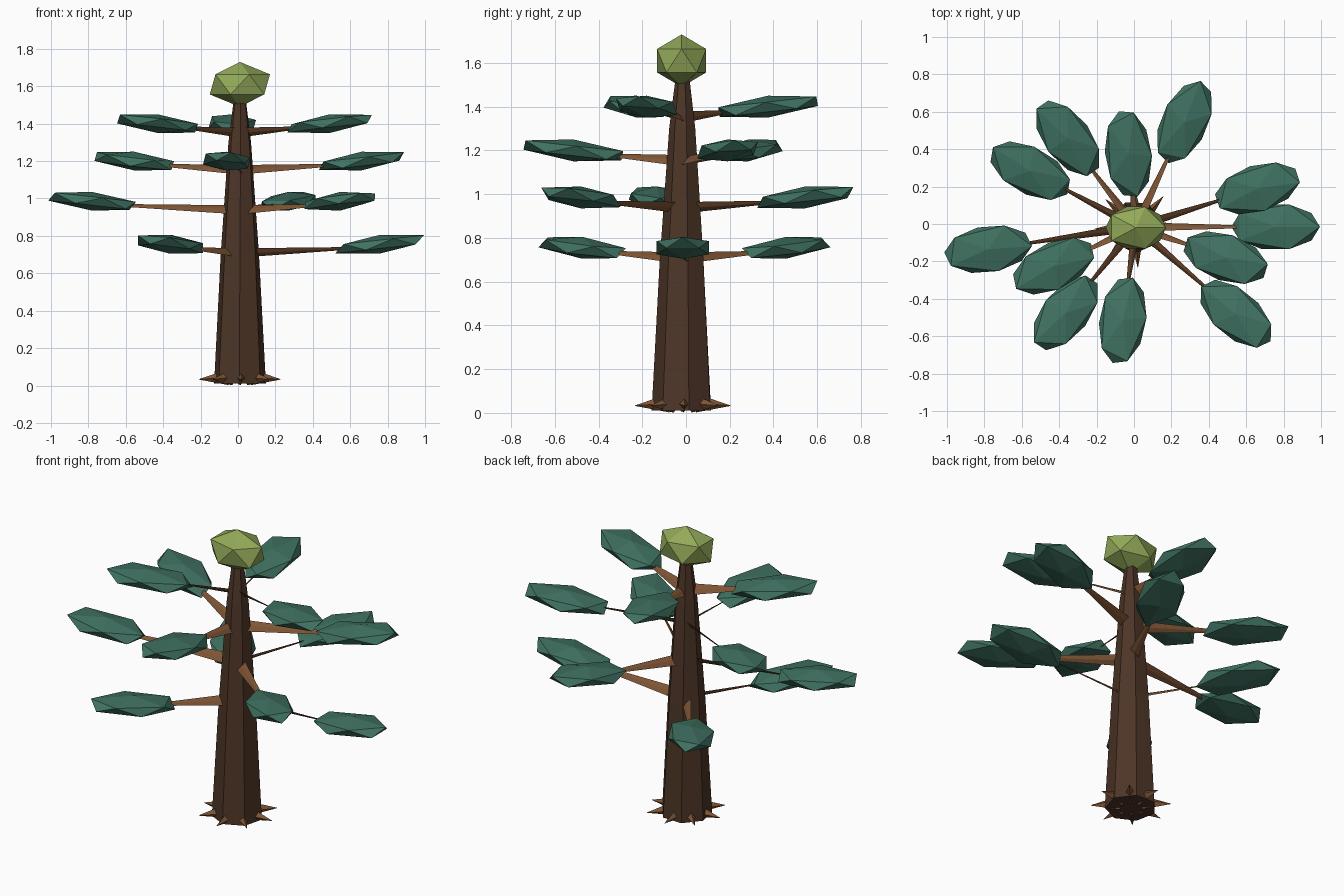
import bpy, bmesh, math
from mathutils import Vector, Matrix

if "Cube" in bpy.data.objects:
    bpy.data.objects.remove(bpy.data.objects["Cube"])

CX, CY = 0.01, -0.015


def mat(name, rgb):
    m = bpy.data.materials.new(name)
    m.diffuse_color = (*rgb, 1)
    m.use_nodes = True
    m.node_tree.nodes["Principled BSDF"].inputs["Base Color"].default_value = m.diffuse_color
    return m


BARK = mat("bark", (0.075, 0.036, 0.02))
WOOD = mat("branch_wood", (0.21, 0.09, 0.036))
LEAF = mat("foliage_green", (0.05, 0.165, 0.12))
CROWN = mat("crown_green", (0.29, 0.40, 0.10))


def finish(bm, name, material):
    bmesh.ops.recalc_face_normals(bm, faces=bm.faces[:])
    me = bpy.data.meshes.new(name)
    bm.to_mesh(me)
    bm.free()
    me.materials.append(material)
    ob = bpy.data.objects.new(name, me)
    bpy.context.collection.objects.link(ob)
    return ob


def loft(name, rings, material):
    """Skin equal-sized rings of points and cap both ends."""
    bm = bmesh.new()
    rows = [[bm.verts.new(p) for p in ring] for ring in rings]
    n = len(rows[0])
    for a, b in zip(rows, rows[1:]):
        for i in range(n):
            j = (i + 1) % n
            bm.faces.new((a[i], a[j], b[j], b[i]))
    bm.faces.new(rows[0])
    bm.faces.new(rows[-1])
    return finish(bm, name, material)


def spar(name, start, end, u, v, tip):
    """Tapered four-sided bar; u and v are the half-width vectors at its base."""
    rings = [[p + s * o for o in (u, v, -u, -v)] for p, s in ((start, 1), (end, tip))]
    return loft(name, rings, WOOD)


def blob(name, matrix, material):
    bm = bmesh.new()
    bmesh.ops.create_icosphere(bm, subdivisions=1, radius=1)
    bm.transform(matrix)
    return finish(bm, name, material)


# Trunk: seven-sided, tapered, slightly twisted
def trunk_ring(z, r, twist):
    return [(CX + r * math.cos(a), CY + r * math.sin(a), z)
            for a in (twist + math.tau * i / 7 for i in range(7))]


loft("trunk", [trunk_ring(0.012, 0.142, 0.2), trunk_ring(0.7, 0.105, 0.23),
               trunk_ring(1.3, 0.062, 0.28), trunk_ring(1.53, 0.033, 0.3)], BARK)

# Root spikes
for i in range(8):
    a = math.tau * i / 8 + 0.05
    d = Vector((math.cos(a), math.sin(a), 0))
    t = Vector((-d.y, d.x, 0))
    c = Vector((CX, CY, 0))
    spar(f"root_{i + 1}", c + d * 0.06 + Vector((0, 0, 0.045)),
         c + d * 0.218 + Vector((0, 0, 0.033)),
         t * 0.036, Vector((0, 0, 0.043)), 0.03)

# Crown ball
blob("crown", Matrix.Translation((0.01, -0.02, 1.61)) @
     Matrix.Diagonal((0.18, 0.132, 0.12, 1)), CROWN)

# Tiers of branches with flat foliage pads: height, then (x, y, branch roll)
TIERS = [
    (0.755, [(-0.355, 0.458, -1), (-0.365, -0.475, 1), (0.757, -0.015, 1)]),
    (0.985, [(-0.78, -0.135, 1), (0.27, 0.545, 1), (0.545, -0.48, -1)]),
    (1.20, [(-0.555, 0.285, 1), (-0.06, -0.515, 1), (0.66, 0.19, -1)]),
    (1.40, [(-0.43, -0.225, -1), (-0.03, 0.375, 1), (0.49, -0.18, 1)]),
]
LONG, WIDE, THICK, TILT = 0.265, 0.14, 0.05, 0.11

for k, (z, pads) in enumerate(TIERS):
    for i, (x, y, roll) in enumerate(pads):
        centre = Vector((x, y, z))
        d = Vector((x - CX, y - CY, 0)).normalized()
        t = Vector((-d.y, d.x, 0))
        # ball stretched outwards, flattened and rising towards its tip
        g = LONG - WIDE
        m = Matrix(((WIDE + g * d.x * d.x, g * d.x * d.y, 0, x),
                    (g * d.x * d.y, WIDE + g * d.y * d.y, 0, y),
                    (TILT * LONG * d.x, TILT * LONG * d.y, THICK, z),
                    (0, 0, 0, 1)))
        blob(f"foliage_{k + 1}_{i + 1}", m, LEAF)
        # thin flattened branch
        flat = (Vector((0, 0, 1)) - roll * t).normalized()
        edge = (Vector((0, 0, 1)) + roll * t).normalized()
        start = Vector((CX, CY, z - 0.045)) + d * 0.03
        end = centre - d * 0.17 - Vector((0, 0, 0.022))
        spar(f"branch_{k + 1}_{i + 1}", start, end, flat * 0.034, edge * 0.006, 0.3)
